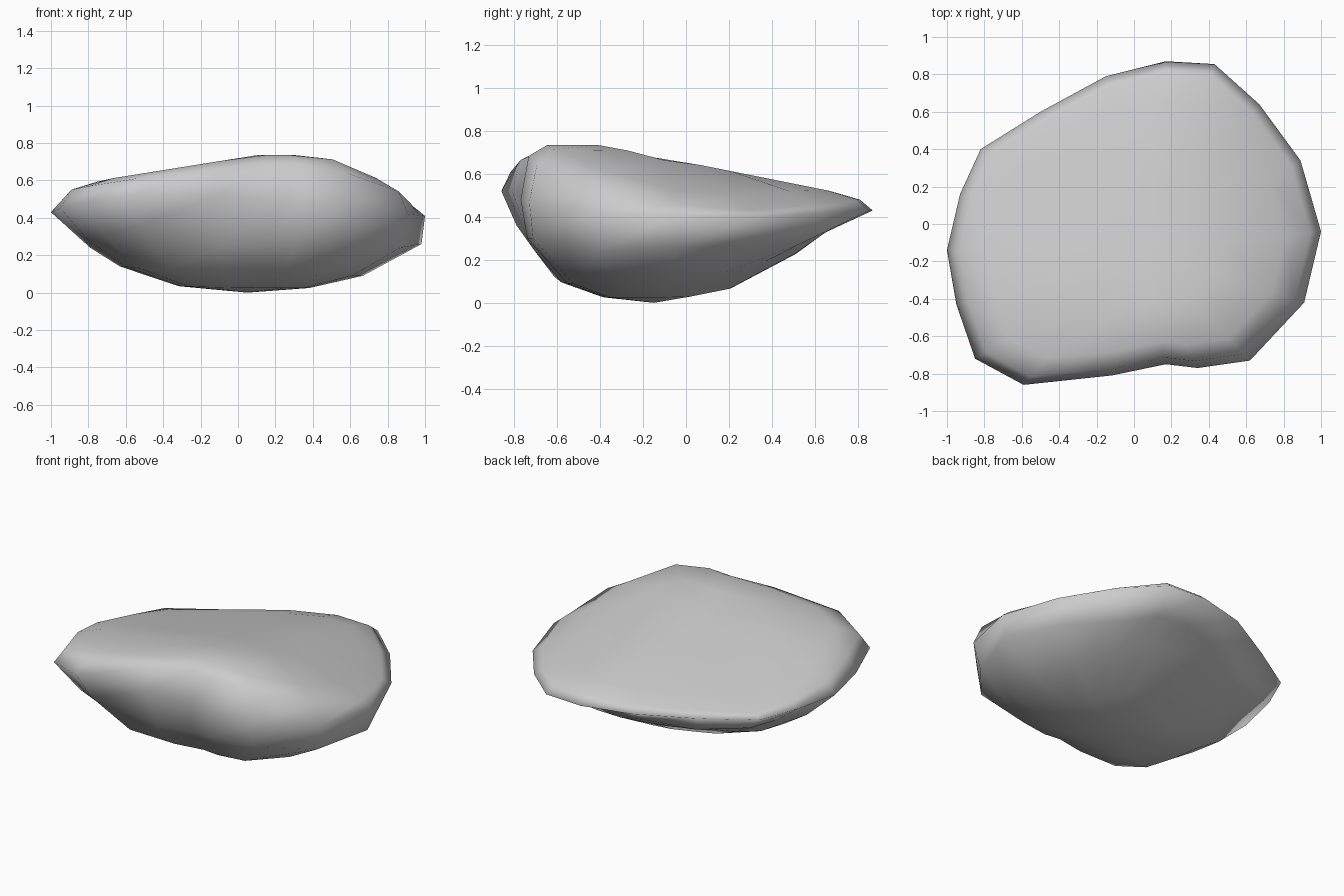
import bpy
import bmesh

cube = bpy.data.objects.get("Cube")
if cube:
    bpy.data.objects.remove(cube, do_unlink=True)

# Rock outline, counterclockwise: x, y, rim height, lower ring scale, lower ring height
OUTLINE = [
    (-1, -.14, .43, .8, .24), (-.95, -.43, .45, .85, .28),
    (-.85, -.72, .48, .85, .3), (-.59, -.86, .52, .9, .36),
    (-.12, -.81, .52, .85, .25), (.17, -.75, .5, .92, .28),
    (.34, -.77, .48, .95, .3), (.62, -.73, .47, .97, .3),
    (.91, -.42, .42, .95, .24), (1, -.04, .41, .98, .26),
    (.89, .34, .4, .9, .27), (.67, .64, .42, .85, .27),
    (.43, .855, .43, .8, .33), (.17, .87, .43, .8, .34),
    (-.15, .79, .43, .8, .31), (-.5, .6, .42, .8, .26),
    (-.82, .4, .42, .85, .3), (-.93, .16, .43, .8, .28),
]
CENTRE_X, CENTRE_Y = .05, -.15


def inset(point, scale):
    """Move an outline point towards the centre."""
    return (CENTRE_X + (point[0] - CENTRE_X) * scale,
            CENTRE_Y + (point[1] - CENTRE_Y) * scale)


def top_height(x, y):
    """Broad tilted top, highest near the front."""
    return (.735 - .2 * max(0, y + .4) - .16 * max(0, .1 - x)
            - .4 * max(0, x - .45))


def belly_height(x, y, base, back_slope, side_slope):
    """Underside, rising to the back and to one side."""
    return base + back_slope * max(0, y) + side_slope * max(0, -x)


def top_ring(scale, blend):
    ring = []
    for p in OUTLINE:
        x, y = inset(p, scale)
        ring.append((x, y, p[2] + (top_height(x, y) - p[2]) * blend))
    return ring


def belly_ring(scale, *slopes):
    places = [inset(p, scale) for p in OUTLINE]
    return [(x, y, belly_height(x, y, *slopes)) for x, y in places]


# Rings from the underside up to the top
rings = [
    belly_ring(.35, .025, .2, .03),
    belly_ring(.65, .09, .27, .08),
    [(*inset(p, p[3]), p[4]) for p in OUTLINE],
    [p[:3] for p in OUTLINE],
    top_ring(.94, .8),
    top_ring(.8, 1),
    top_ring(.45, 1),
]

# Loft the rings and close both ends with fans
bm = bmesh.new()
loops = [[bm.verts.new(co) for co in ring] for ring in rings]
count = len(OUTLINE)
bottom = bm.verts.new((CENTRE_X, CENTRE_Y, 0))
top = bm.verts.new((CENTRE_X, CENTRE_Y, top_height(CENTRE_X, CENTRE_Y)))
for i in range(count):
    j = (i + 1) % count
    for low, high in zip(loops, loops[1:]):
        bm.faces.new((low[i], low[j], high[j], high[i]))
    bm.faces.new((bottom, loops[0][j], loops[0][i]))
    bm.faces.new((top, loops[-1][i], loops[-1][j]))
bmesh.ops.recalc_face_normals(bm, faces=bm.faces)
for face in bm.faces:
    face.smooth = True

mesh = bpy.data.meshes.new("rock")
bm.to_mesh(mesh)
bm.free()
rock = bpy.data.objects.new("rock", mesh)
bpy.context.collection.objects.link(rock)

# Plain grey stone
stone = bpy.data.materials.new("stone grey")
stone.use_nodes = True
colour = (.6, .6, .6, 1)
stone.diffuse_color = colour
stone.node_tree.nodes["Principled BSDF"].inputs["Base Color"].default_value = colour
mesh.materials.append(stone)
